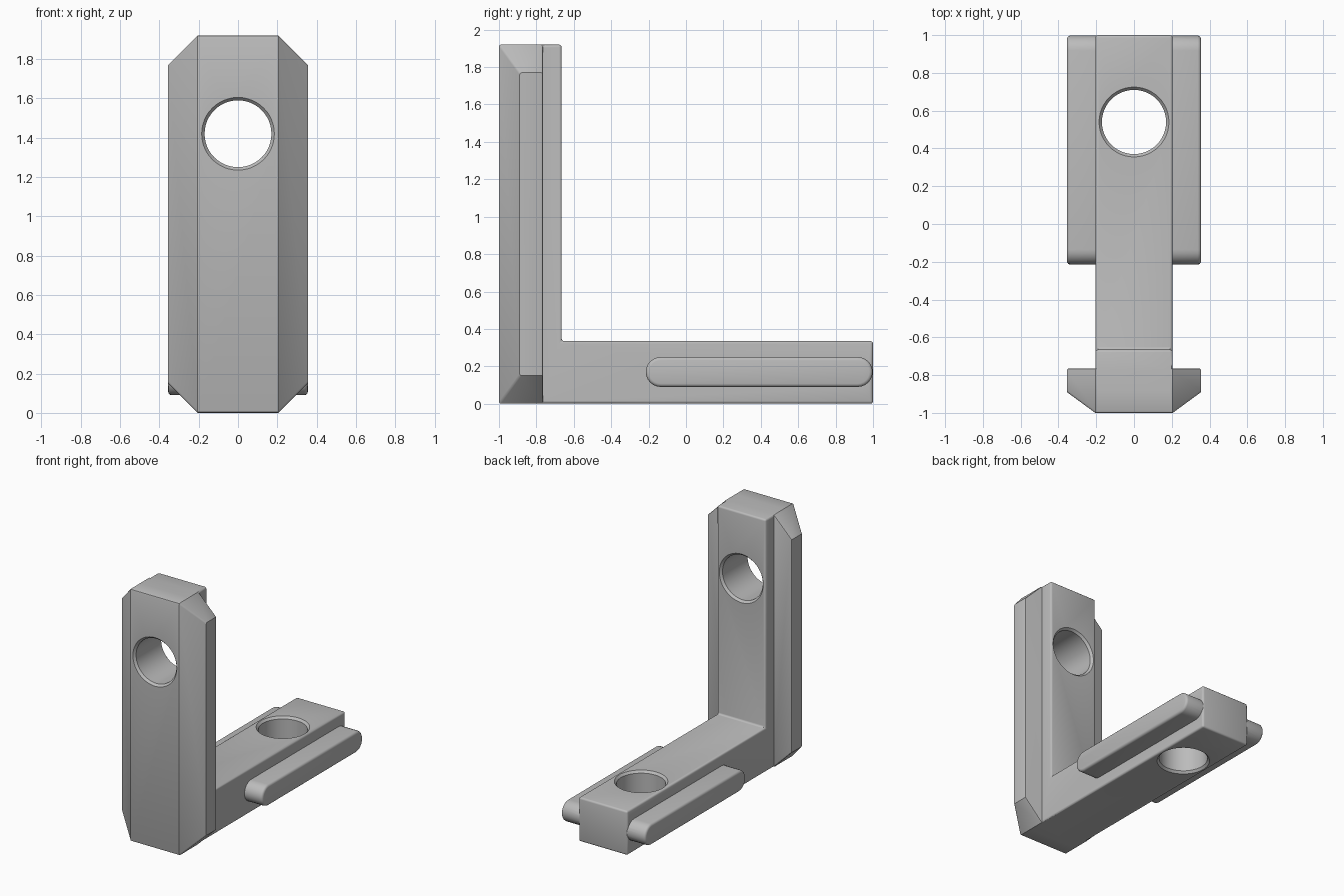
import bpy, bmesh, math
from mathutils import Matrix

if "Cube" in bpy.data.objects:
    bpy.data.objects.remove(bpy.data.objects["Cube"])

grey = bpy.data.materials.new("grey metal")
grey.diffuse_color = (0.5, 0.5, 0.5, 1)
grey.use_nodes = True
grey.node_tree.nodes["Principled BSDF"].inputs["Base Color"].default_value = grey.diffuse_color


def finish(bm, name):
    bmesh.ops.recalc_face_normals(bm, faces=bm.faces)
    mesh = bpy.data.meshes.new(name)
    bm.to_mesh(mesh)
    bm.free()
    mesh.materials.append(grey)
    obj = bpy.data.objects.new(name, mesh)
    bpy.context.collection.objects.link(obj)
    return obj


def extrude_yz(name, profile, x0, x1):
    bm = bmesh.new()
    face = bm.faces.new([bm.verts.new((x0, y, z)) for y, z in profile])
    new = bmesh.ops.extrude_face_region(bm, geom=[face])["geom"]
    bmesh.ops.translate(bm, vec=(x1 - x0, 0, 0),
                        verts=[v for v in new if isinstance(v, bmesh.types.BMVert)])
    return finish(bm, name)


def round_edges(obj, width, limit, segments=3):
    mod = obj.modifiers.new("rounded edges", 'BEVEL')
    mod.width, mod.segments = width, segments
    mod.limit_method, mod.angle_limit = 'ANGLE', math.radians(limit)


def apply_mods(obj):
    bpy.context.view_layer.update()
    deps = bpy.context.evaluated_depsgraph_get()
    mesh = bpy.data.meshes.new_from_object(obj.evaluated_get(deps))
    obj.modifiers.clear()
    obj.data = mesh


def combine(obj, other, operation):
    mod = obj.modifiers.new(operation, 'BOOLEAN')
    mod.object, mod.operation, mod.solver = other, operation, 'EXACT'
    apply_mods(obj)
    bpy.data.objects.remove(other)


# L-shaped core with a rounded inner corner
bracket = extrude_yz("corner_bracket", [
    (-0.9, 0), (1, 0), (1, 0.335), (-0.665, 0.335), (-0.665, 1.92), (-0.9, 1.92)],
    -0.205, 0.205)
round_edges(bracket, 0.014, 30)
apply_mods(bracket)

# Chamfered front plate: narrow front face widening to an octagon
octagon = [(0.205, 0), (0.355, 0.15), (0.355, 1.77), (0.205, 1.92)]
bm = bmesh.new()
for s in (-1, 1):
    for z in (0, 1.92):
        bm.verts.new((s * 0.205, -1, z))
    for x, z in octagon:
        for y in (-0.89, -0.765):
            bm.verts.new((s * x, y, z))
bmesh.ops.convex_hull(bm, input=bm.verts[:])
bmesh.ops.dissolve_limit(bm, angle_limit=0.01, verts=bm.verts[:], edges=bm.edges[:])
plate = finish(bm, "front_plate")
round_edges(plate, 0.01, 60, 2)
apply_mods(plate)
combine(bracket, plate, 'UNION')

# Round-ended rails on both sides of the foot
r, mid = 0.08, 0.17
slot = []
for cy, start in ((0.998 - r, -90), (-0.215 + r, 90)):
    for i in range(13):
        a = math.radians(start + 15 * i)
        slot.append((cy + r * math.cos(a), mid + r * math.sin(a)))
for s in (-1, 1):
    rail = extrude_yz("side_rail", slot, s * 0.1, s * 0.355)
    round_edges(rail, 0.018, 40)
    apply_mods(rail)
    combine(bracket, rail, 'UNION')


# Screw holes with a small countersink at both mouths
def cut_hole(centre, depth, rotation):
    half, lip = depth / 2, 0.017
    rings = [(-half - 0.05, 0.252), (-half - 0.05, 0.185), (-half, 0.185),
             (-half + lip, 0.17), (half - lip, 0.17), (half, 0.185), (half + 0.05, 0.185)]
    bm = bmesh.new()
    loops = []
    for z, rad in rings[1:]:
        loops.append([bm.verts.new((rad * math.cos(k * math.tau / 48),
                                    rad * math.sin(k * math.tau / 48), z)) for k in range(48)])
    for a, b in zip(loops, loops[1:]):
        for k in range(48):
            n = (k + 1) % 48
            bm.faces.new((a[k], a[n], b[n], b[k]))
    bm.faces.new(loops[0])
    bm.faces.new(loops[-1])
    bm.transform(Matrix.Translation(centre) @ rotation)
    combine(bracket, finish(bm, "hole_cutter"), 'DIFFERENCE')


cut_hole((0, -0.8325, 1.42), 0.335, Matrix.Rotation(math.pi / 2, 4, 'X'))
cut_hole((0, 0.54, 0.1675), 0.335, Matrix.Identity(4))

# Smooth shading with sharp edges kept
bpy.context.view_layer.objects.active = bracket
bracket.select_set(True)
bpy.ops.object.shade_smooth_by_angle(angle=math.radians(32))
